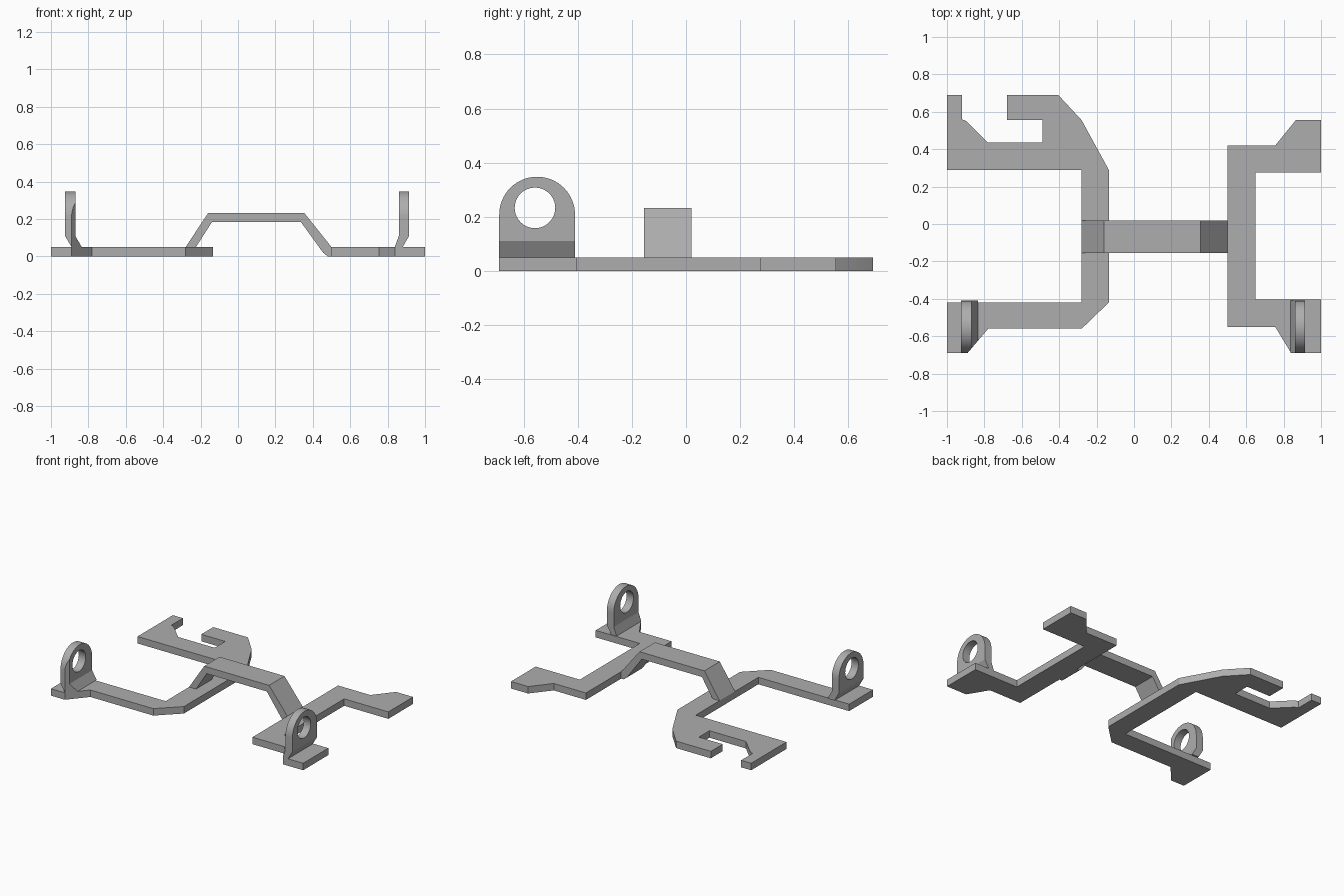
import bpy, bmesh
from math import sin, cos, pi, radians
from mathutils import Vector

cube = bpy.data.objects.get("Cube")
if cube:
    bpy.data.objects.remove(cube, do_unlink=True)

# Single grey material
grey = bpy.data.materials.new("grey")
grey.use_nodes = True
colour = (0.42, 0.42, 0.42, 1)
grey.diffuse_color = colour
grey.node_tree.nodes["Principled BSDF"].inputs["Base Color"].default_value = colour

# Maps profile coordinates (u, v) and depth d to space, by extrusion axis
AXES = {
    "x": lambda u, v, d: Vector((d, u, v)),
    "y": lambda u, v, d: Vector((u, d, v)),
    "z": lambda u, v, d: Vector((u, v, d)),
}


def add_prism(bm, loops, axis, start, end):
    """Extrude an outline, with optional hole loops, along an axis."""
    place = AXES[axis]
    edges = []
    for loop in loops:
        verts = [bm.verts.new(place(u, v, start)) for u, v in loop]
        edges += [bm.edges.new((verts[i - 1], verts[i])) for i in range(len(verts))]
    filled = bmesh.ops.triangle_fill(bm, edges=edges, use_beauty=True)["geom"]
    faces = [f for f in filled if isinstance(f, bmesh.types.BMFace)]
    extruded = bmesh.ops.extrude_face_region(bm, geom=faces, use_keep_orig=True)["geom"]
    moved = [v for v in extruded if isinstance(v, bmesh.types.BMVert)]
    bmesh.ops.translate(bm, verts=moved, vec=place(0, 0, end - start))


def finish(bm, name):
    bmesh.ops.recalc_face_normals(bm, faces=bm.faces)
    mesh = bpy.data.meshes.new(name)
    bm.to_mesh(mesh)
    bm.free()
    mesh.materials.append(grey)
    obj = bpy.data.objects.new(name, mesh)
    bpy.context.collection.objects.link(obj)
    bpy.context.view_layer.objects.active = obj
    obj.select_set(True)
    bpy.ops.object.shade_smooth_by_angle(angle=radians(25))
    obj.select_set(False)


def prism(name, outline, axis, start, end):
    bm = bmesh.new()
    add_prism(bm, [outline], axis, start, end)
    finish(bm, name)


THICK = 0.05

# Flat plates
prism("right_plate", [
    (-1, -.69), (-.89, -.69), (-.78, -.56), (-.28, -.56), (-.135, -.42),
    (-.135, .29), (-.28, .555), (-.405, .69), (-.68, .69), (-.68, .555),
    (-.49, .555), (-.49, .435), (-.78, .435), (-.895, .55), (-.92, .56),
    (-.92, .69), (-1, .69), (-1, .29), (-.28, .29), (-.28, -.42), (-1, -.42),
], "z", 0, THICK)

prism("left_plate", [
    (.5, -.55), (.755, -.55), (.84, -.69), (1, -.69), (1, -.405), (.65, -.405),
    (.65, .275), (1, .275), (1, .555), (.865, .555), (.755, .42), (.5, .42),
], "z", 0, THICK)

# Raised strap joining the plates
prism("bridge", [
    (-.28, .05), (-.16, .232), (.355, .232), (.5, .05), (.5, 0), (.48, 0),
    (.455, .02), (.337, .183), (-.14, .183), (-.225, .05),
], "y", -.155, .02)

# Upright lugs with a round eye and a cranked foot
FRONT, BACK, BEND = -.69, -.41, .11
MID, RADIUS = (FRONT + BACK) / 2, (BACK - FRONT) / 2


def arc(y, z, r, sweep, steps):
    return [(y + r * cos(sweep * i / steps), z + r * sin(sweep * i / steps))
            for i in range(steps + 1)]


def lug(name, inner, outer, foot_inner, foot_outer, trim=None):
    bm = bmesh.new()
    outline = [(FRONT, BEND), (BACK, BEND)] + arc(MID, .208, RADIUS, pi, 32)
    eye = arc(MID - .008, .233, .075, 2 * pi, 40)[:-1]
    add_prism(bm, [outline, eye], "x", outer, inner)
    add_prism(bm, [[(foot_outer, THICK), (foot_inner, THICK), (inner, BEND), (outer, BEND)]],
              "y", FRONT, BACK)
    if trim:
        # Cut the lug flush with the slanted plate corner
        point, normal = trim
        cut = bmesh.ops.bisect_plane(bm, geom=bm.verts[:] + bm.edges[:] + bm.faces[:],
                                     plane_co=point, plane_no=normal, clear_outer=True)
        rim = [e for e in cut["geom_cut"] if isinstance(e, bmesh.types.BMEdge)]
        bmesh.ops.holes_fill(bm, edges=rim, sides=0)
    finish(bm, name)


lug("right_lug", -.87, -.925, -.835, -.89, ((-.89, -.69, 0), (.13, -.11, 0)))
lug("left_lug", .86, .915, .838, .88)
